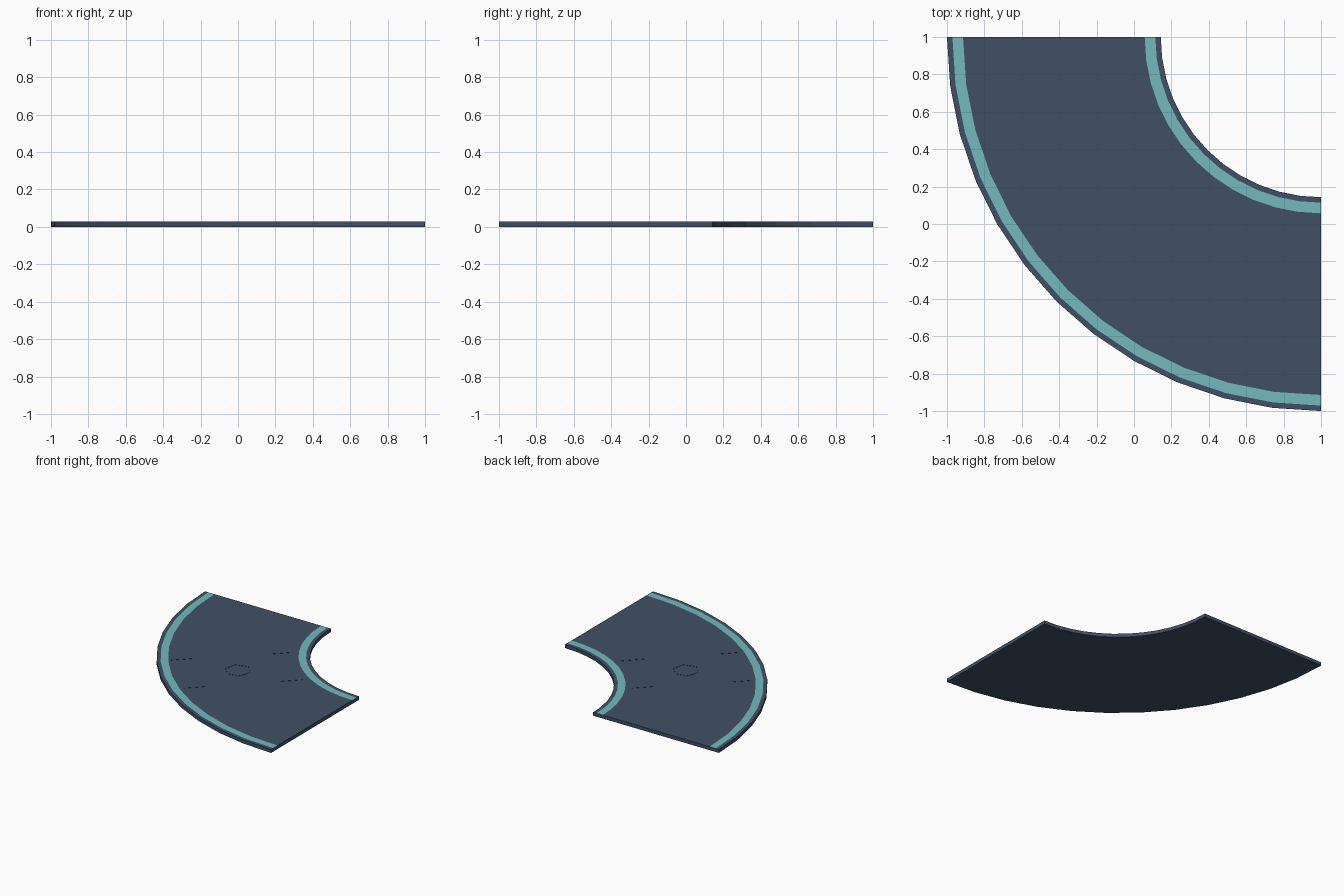
import bpy, bmesh, math
from mathutils import Vector

if "Cube" in bpy.data.objects:
    bpy.data.objects.remove(bpy.data.objects["Cube"])

def material(name, col):
    m = bpy.data.materials.new(name)
    m.diffuse_color = (*col, 1)
    m.use_nodes = True
    m.node_tree.nodes["Principled BSDF"].inputs["Base Color"].default_value = m.diffuse_color
    return m

SLATE = material("slate blue", (0.053, 0.080, 0.130))
TEAL = material("pale teal", (0.175, 0.485, 0.515))
DARK = material("dark seam", (0.012, 0.016, 0.024))

TOP, STEPS = 0.0286, 12
RADII = [0.857, 0.886, 0.943, 1.914, 1.971, 2.0]   # edges of the road bands

def finish(bm, name, mats):
    me = bpy.data.meshes.new(name)
    bm.to_mesh(me)
    bm.free()
    for m in mats:
        me.materials.append(m)
    ob = bpy.data.objects.new(name, me)
    bpy.context.collection.objects.link(ob)
    return ob

# Curved road slab: cross-section swept a quarter turn about the corner (1, 1)
bm = bmesh.new()
profile = [(r, TOP) for r in RADII] + [(RADII[-1], 0), (RADII[0], 0)]
n = len(profile)
rings = []
for i in range(STEPS + 1):
    a = math.pi + math.pi / 2 * i / STEPS
    rings.append([bm.verts.new((1 + r * math.cos(a), 1 + r * math.sin(a), z))
                  for r, z in profile])
for a, b in zip(rings, rings[1:]):
    for j in range(n):
        k = (j + 1) % n
        f = bm.faces.new((a[j], a[k], b[k], b[j]))
        f.material_index = 1 if j in (1, 3) else 0    # teal edge stripes
bm.faces.new(rings[0])
bm.faces.new(rings[-1])
bmesh.ops.recalc_face_normals(bm, faces=bm.faces)
finish(bm, "curved_road", [SLATE, TEAL])

# Hairline seams standing just proud of the road surface
def seam(name, points, closed=False):
    bm = bmesh.new()
    low = [bm.verts.new((x, y, TOP - 0.001)) for x, y in points]
    high = [bm.verts.new((x, y, TOP + 0.0015)) for x, y in points]
    for i in range(len(points) if closed else len(points) - 1):
        k = (i + 1) % len(points)
        bm.faces.new((low[i], low[k], high[k], high[i]))
    finish(bm, name, [DARK])

seam("centre_seam", [(0.1 * math.cos(math.pi * i / 3 + 0.26),
                      0.1 * math.sin(math.pi * i / 3 + 0.26)) for i in range(6)], True)
for i, (x, y) in enumerate([(-0.45, -0.08), (-0.09, -0.43), (0.09, 0.43), (0.43, 0.08)]):
    seam(f"radial_seam_{i + 1}", [(x - 0.06, y - 0.06), (x + 0.06, y + 0.06)])
